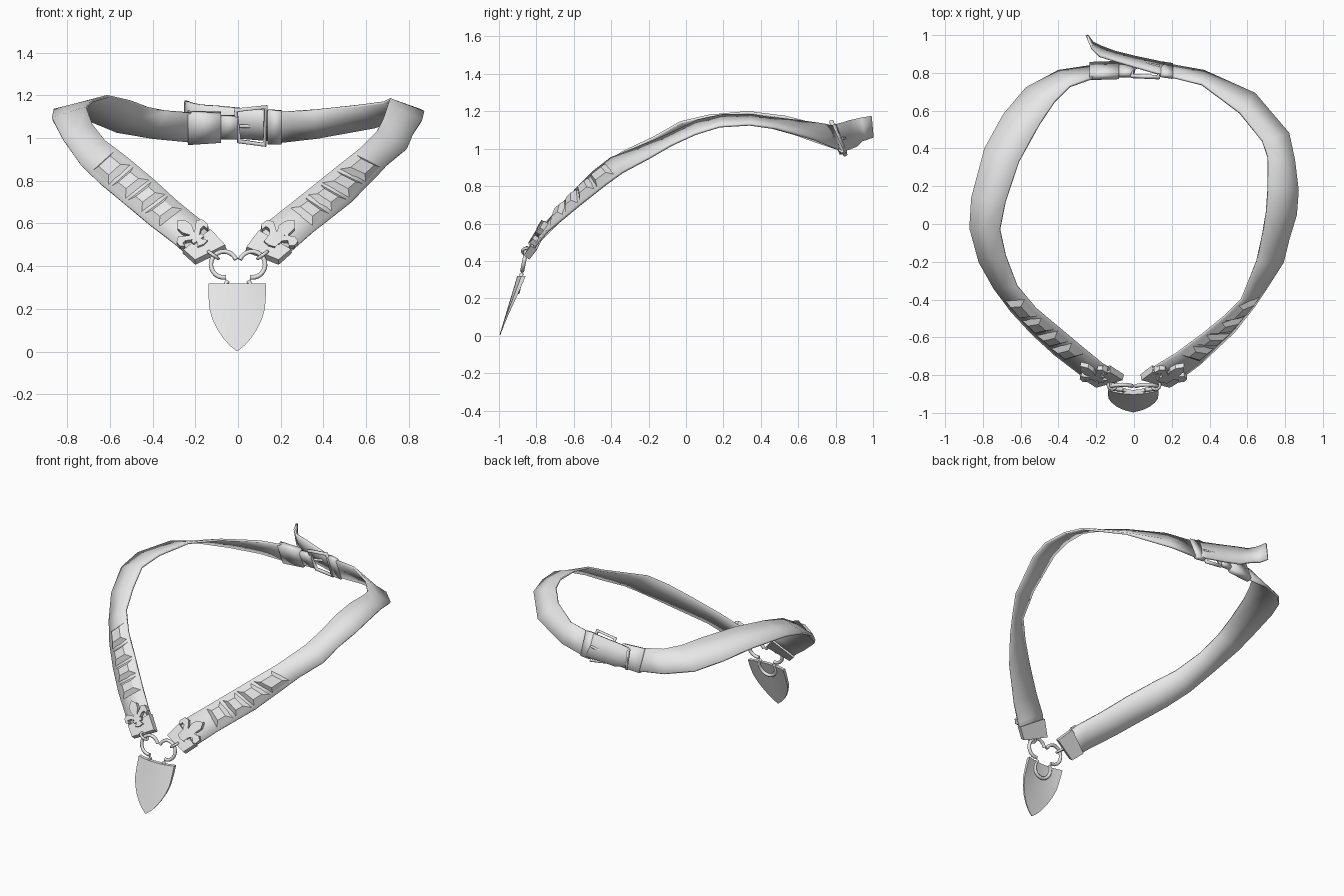
import bpy, bmesh, math
from mathutils import Vector as V

if "Cube" in bpy.data.objects:
    bpy.data.objects.remove(bpy.data.objects["Cube"])

metal = bpy.data.materials.new("plain grey")
metal.diffuse_color = (0.8, 0.8, 0.8, 1)
metal.use_nodes = True
metal.node_tree.nodes["Principled BSDF"].inputs["Base Color"].default_value = metal.diffuse_color


def finish(name, bm, angle=35, thick=0):
    bmesh.ops.recalc_face_normals(bm, faces=bm.faces)
    me = bpy.data.meshes.new(name)
    bm.to_mesh(me)
    bm.free()
    ob = bpy.data.objects.new(name, me)
    bpy.context.collection.objects.link(ob)
    me.materials.append(metal)
    if thick:
        m = ob.modifiers.new("thickness", 'SOLIDIFY')
        m.thickness, m.offset = thick, 0
    bpy.ops.object.select_all(action='DESELECT')
    ob.select_set(True)
    bpy.context.view_layer.objects.active = ob
    bpy.ops.object.shade_smooth_by_angle(angle=math.radians(angle))
    return ob


def tube(name, pts, r, closed=True):
    cu = bpy.data.curves.new(name, 'CURVE')
    cu.dimensions = '3D'
    cu.bevel_depth, cu.bevel_resolution, cu.use_fill_caps = r, 2, True
    sp = cu.splines.new('POLY')
    sp.points.add(len(pts) - 1)
    for p, q in zip(sp.points, pts):
        p.co = (*q, 1)
    sp.use_cyclic_u = closed
    ob = bpy.data.objects.new(name, cu)
    bpy.context.collection.objects.link(ob)
    cu.materials.append(metal)


def ribbon(name, rows, thick=0.014):
    bm = bmesh.new()
    prev = None
    for o, i in rows:
        cur = [bm.verts.new(V(o).lerp(V(i), w)) for w in (0, 0.5, 1)]
        if prev:
            for k in (0, 1):
                bm.faces.new((prev[k], cur[k], cur[k + 1], prev[k + 1]))
        prev = cur
    return finish(name, bm, 40, thick)


# Point on a strap: s = length along, w = 0 outer to 1 inner, h = height off it
def on_strap(rows, s, w, h):
    for (o0, i0), (o1, i1) in zip(rows, rows[1:]):
        o0, i0, o1, i1 = V(o0), V(i0), V(o1), V(i1)
        d = (o1 + i1 - o0 - i0) / 2
        if s <= d.length:
            break
        s -= d.length
    t = s / d.length
    o, i = o0.lerp(o1, t), i0.lerp(i1, t)
    n = d.cross(i - o).normalized()
    return o.lerp(i, w) + n * (h if n.z > 0 else -h)


def prism(name, rows, base, top, h0, h1):
    bm = bmesh.new()
    a = [bm.verts.new(on_strap(rows, s, w, h0)) for s, w in base]
    b = [bm.verts.new(on_strap(rows, s, w, h1)) for s, w in top]
    bm.faces.new(a)
    bm.faces.new(b)
    n = len(a)
    for k in range(n):
        bm.faces.new((a[k], a[(k + 1) % n], b[(k + 1) % n], b[k]))
    bmesh.ops.triangulate(bm, faces=[f for f in bm.faces if len(f.verts) > 4])
    return finish(name, bm, 20)


def rect(s0, s1, w0, w1):
    return [(s0, w0), (s1, w0), (s1, w1), (s0, w1)]


# Strap stations: outer lower edge, inner upper edge
right = [((.19, -.85, .42), (.04, -.81, .48)), ((.27, -.80, .49), (.12, -.75, .59)),
         ((.35, -.74, .56), (.22, -.69, .67)), ((.53, -.57, .70), (.37, -.58, .79)),
         ((.64, -.43, .81), (.48, -.49, .88)), ((.70, -.34, .875), (.57, -.40, .95)),
         ((.79, -.20, .95), (.65, -.20, 1.03)), ((.82, -.08, 1.02), (.68, -.06, 1.09)),
         ((.86, .05, 1.08), (.70, .06, 1.15)), ((.87, .18, 1.12), (.71, .20, 1.18)),
         ((.85, .34, 1.13), (.71, .35, 1.18)), ((.82, .48, 1.11), (.68, .44, 1.165)),
         ((.64, .69, 1.05), (.56, .59, 1.15)), ((.37, .81, 1.0), (.36, .74, 1.13)),
         ((.20, .84, .98), (.20, .78, 1.12))]
left = [((-.20, -.85, .42), (-.06, -.81, .49)), ((-.29, -.79, .50), (-.17, -.74, .61)),
        ((-.42, -.69, .60), (-.28, -.65, .70)), ((-.54, -.58, .70), (-.40, -.55, .81)),
        ((-.65, -.46, .79), (-.52, -.45, .91)), ((-.74, -.34, .88), (-.62, -.33, .985)),
        ((-.82, -.20, .995), (-.68, -.17, 1.06)), ((-.87, -.02, 1.09), (-.71, -.03, 1.14)),
        ((-.86, .14, 1.13), (-.68, .12, 1.175)), ((-.79, .40, 1.13), (-.61, .33, 1.195)),
        ((-.69, .58, 1.08), (-.50, .53, 1.17)), ((-.57, .72, 1.03), (-.42, .65, 1.14)),
        ((-.40, .81, 1.0), (-.34, .73, 1.125)), ((-.20, .84, .98), (-.20, .78, 1.115))]
tail = [((.20, .84, .98), (.20, .78, 1.12)), ((.12, .86, .99), (.12, .80, 1.13)),
        ((0, .885, 1.0), (0, .835, 1.14)), ((-.10, .91, 1.01), (-.10, .865, 1.15)),
        ((-.18, .94, 1.04), (-.18, .89, 1.155)), ((-.22, .96, 1.045), (-.22, .93, 1.165)),
        ((-.25, 1.0, 1.06), (-.245, .99, 1.175))]
ribbon("right_strap", right)
ribbon("left_strap", left)
ribbon("strap_tail", tail)

# Fleur ornament half outline: (along strap, across strap)
half = [(.155, 0), (.125, .028), (.09, .03), (.06, .012), (.075, .035), (.09, .06),
        (.08, .085), (.05, .09), (.035, .072), (.055, .068), (.055, .05), (.036, .02),
        (.036, .032), (.018, .032), (.018, .012), (-.005, .03), (-.012, 0)]
outline = half + [(a, -c) for a, c in half[-2:0:-1]]
bounds = [.275, .40, .52, .65, .80]

for side, rows in (("right", right), ("left", left)):
    # End plate, fleur ornament and bevelled studs
    prism(side + "_end_plate", rows, rect(-.005, .10, -.02, 1.02),
          rect(0, .095, 0, 1), -.018, .02)
    f = [(.06 + a * 1.1, .5 + c * 1.1 / .19) for a, c in outline]
    prism(side + "_fleur_ornament", rows, f, f, .004, .034)
    for k, (s0, s1) in enumerate(zip(bounds, bounds[1:])):
        prism(f"{side}_stud_{k + 1}", rows, rect(s0 + .006, s1 - .006, .1, .92),
              rect(s0 + .035, s1 - .035, .3, .72), .005, .03)


# Clover ring and connecting links, in a plane leaning back towards the top
def lean(x, z):
    return V((x, -.855 - (.45 - z) * .2, z))


clover = []
for k in range(3):
    mid = math.radians(30 + 120 * k)
    cx, cz = .076 * math.cos(mid), .37 + .076 * math.sin(mid)
    for j in range(17):
        a = mid + math.radians(-128 + 16 * j)
        clover.append(lean(cx + .061 * math.cos(a), cz + .061 * math.sin(a)))
    if k < 2:
        continue
for k in range(3):
    tube(f"clover_ring_{k + 1}", clover[17 * k:17 * k + 17], .011, False)
for sx, name in ((1, "right_link"), (-1, "left_link")):
    ring = []
    for j in range(16):
        a = math.tau * j / 16
        d = .032 * math.cos(a)
        ring.append(V((sx * (.115 + d * .7), -.853 + .022 * math.sin(a), .452 + d * .5)))
    tube(name, ring, .008)

# Shield pendant: tapering curved plate
bm = bmesh.new()
prof = [(.32, .134), (.26, .134), (.20, .130), (.15, .115), (.10, .090), (.06, .063),
        (.03, .036), (.004, .004)]
front, back = [], []
for z, hw in prof:
    for lst, back_off in ((front, 0), (back, .004 + .02 * z / .32)):
        lst.append([bm.verts.new((hw * u / 4 - .004,
                                  -.998 + z * .3 + 1.2 * (hw * u / 4) ** 2 * z / .32
                                  + back_off, z)) for u in range(-4, 5)])
for g in (front, back):
    for r0, r1 in zip(g, g[1:]):
        for k in range(8):
            bm.faces.new((r0[k], r0[k + 1], r1[k + 1], r1[k]))


def rim(g):
    return g[0] + [r[-1] for r in g[1:]] + g[-1][-2::-1] + [r[0] for r in g[-2:0:-1]]


fr, br = rim(front), rim(back)
for k in range(len(fr)):
    n = (k + 1) % len(fr)
    bm.faces.new((fr[k], fr[n], br[n], br[k]))
finish("shield_pendant", bm, 40)


# Buckle: frame, prong and folded strap keeper, leaning like the back strap
def slope(x, z, off=0):
    return V((x, .775 + (1.15 - z) * .42 + off, z))


tube("buckle_frame", [slope(-.01, 1.13), slope(.13, 1.145), slope(.125, .968),
                      slope(.005, .985)], .012)
tube("buckle_prong", [slope(-.01, 1.055, .005), slope(.06, 1.055, .035),
                      slope(.135, 1.055, .02)], .008, False)
ribbon("folded_strap_end", [((-.235, .84, .975), (-.235, .78, 1.12)),
                            ((-.08, .845, .985), (-.08, .785, 1.115))], .04)
ribbon("buckle_loop", [((-.08, .84, 1.0), (-.08, .79, 1.10)),
                       ((.0, .84, 1.0), (.0, .79, 1.10))], .03)
ribbon("strap_keeper", [((.14, .85, .975), (.14, .79, 1.13)),
                        ((.205, .84, .975), (.205, .78, 1.125))], .026)
